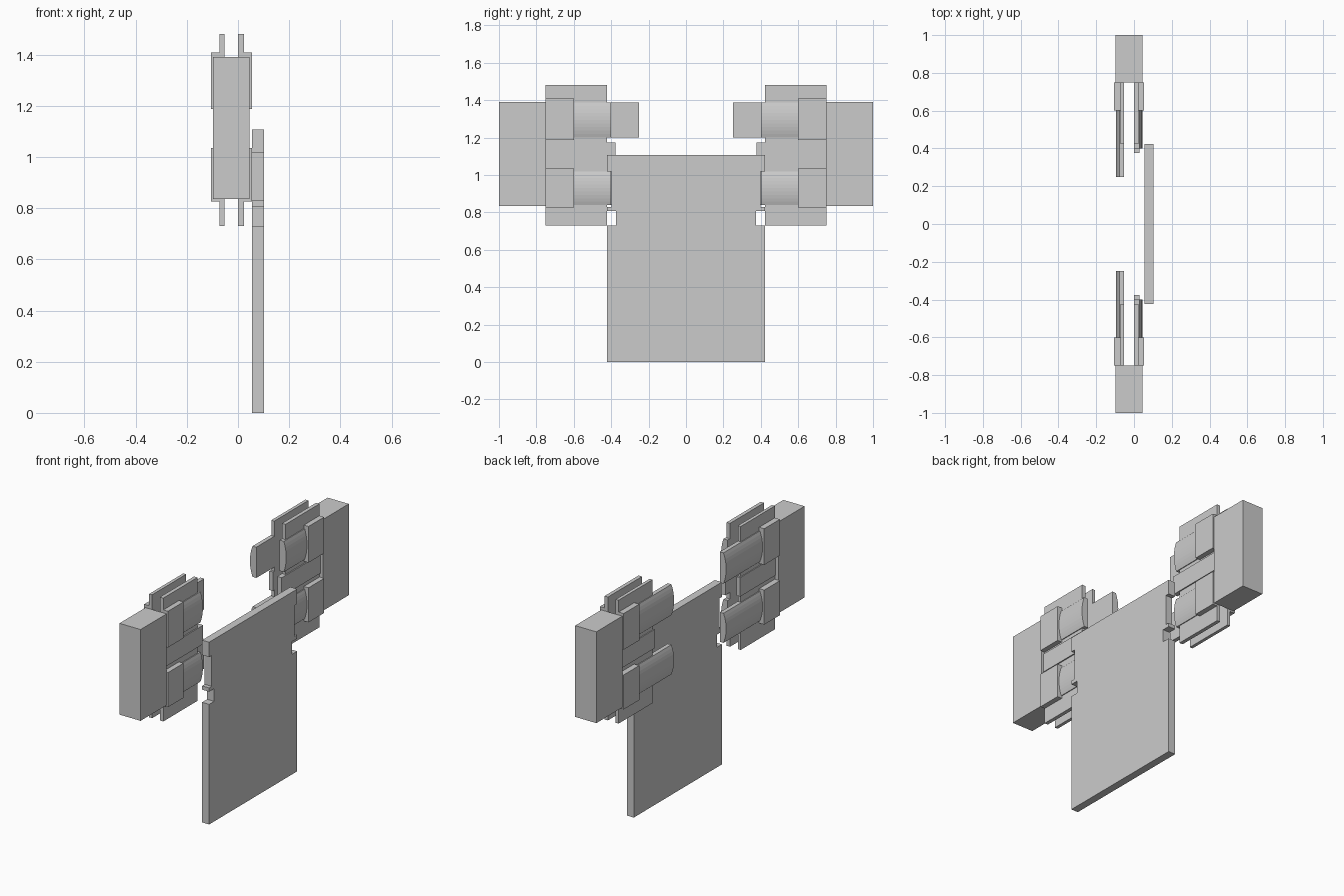
import bpy, bmesh, math

if "Cube" in bpy.data.objects:
    bpy.data.objects.remove(bpy.data.objects["Cube"])


def prism(name, profile, axis, lo, hi, mirror=False):
    """Extrude a closed 2D profile along x (profile = y,z) or y (profile = x,z)."""
    bm = bmesh.new()
    if axis == 'x':
        verts = [bm.verts.new((lo, a, b)) for a, b in profile]
        step = (hi - lo, 0, 0)
    else:
        verts = [bm.verts.new((a, lo, b)) for a, b in profile]
        step = (0, hi - lo, 0)
    face = bm.faces.new(verts)
    ext = bmesh.ops.extrude_face_region(bm, geom=[face], use_keep_orig=True)
    new = [g for g in ext['geom'] if isinstance(g, bmesh.types.BMVert)]
    bmesh.ops.translate(bm, vec=step, verts=new)
    bmesh.ops.recalc_face_normals(bm, faces=bm.faces)
    mesh = bpy.data.meshes.new(name)
    bm.to_mesh(mesh)
    bm.free()
    obj = bpy.data.objects.new(name, mesh)
    bpy.context.collection.objects.link(obj)
    if mirror:
        mod = obj.modifiers.new("mirror_sides", 'MIRROR')
        mod.use_axis = (False, True, False)
        mod.use_mirror_merge = False
    return obj


def box(name, x, y, z):
    prof = [(x[0], z[0]), (x[1], z[0]), (x[1], z[1]), (x[0], z[1])]
    return prism(name, prof, 'y', y[0], y[1], mirror=True)


def rounded_bar(name, base, edge, crown, y, z):
    """Flat-backed bar whose outer face is a shallow arc."""
    n = 10
    h = (z[1] - z[0]) / 2
    sag = crown - edge
    r = (h * h + sag * sag) / (2 * abs(sag))
    half = math.asin(h / r)
    sign = 1 if sag > 0 else -1
    prof = [(base, z[1]), (base, z[0])]
    for i in range(n + 1):
        a = -half + 2 * half * i / n
        prof.append((crown - sign * r * (1 - math.cos(a)),
                     (z[0] + z[1]) / 2 + r * math.sin(a)))
    return prism(name, prof, 'y', y[0], y[1], mirror=True)


# Hanging panel with notched sides
side = [(0.423, 0), (0.423, 0.73), (0.375, 0.73), (0.375, 0.807), (0.423, 0.807),
        (0.423, 0.83), (0.398, 0.83), (0.398, 1.018), (0.423, 1.018), (0.423, 1.108)]
prism("panel", side + [(-y, z) for y, z in reversed(side)], 'x', 0.055, 0.102)

# End blocks
box("end_block", (-0.097, 0.045), (0.75, 1.0), (0.835, 1.39))

# Layered jaws: (name, inner x, plate x, strip x, bar edge x, bar crown x, cuff x, bar tip y, strip tip y)
layers = [
    ("rear", 0.0, 0.023, 0.03, 0.028, 0.044, 0.054, 0.4, 0.377),
    ("front", -0.052, -0.072, -0.077, -0.077, -0.095, -0.106, 0.25, 0.41),
]
for name, inner, plate, strip, edge, crown, cuff, tip, strip_tip in layers:
    def span(a):
        return (min(inner, a), max(inner, a))

    box(name + "_upper_plate", span(plate), (0.423, 0.75), (1.175, 1.48))
    box(name + "_lower_plate", span(plate), (0.423, 0.75), (0.73, 1.06))
    box(name + "_middle_strip", span(strip), (strip_tip, 0.75), (1.06, 1.175))
    for level, bar_z, cuff_z in (("upper", (1.2, 1.387), (1.188, 1.408)),
                                 ("lower", (0.84, 1.02), (0.825, 1.035))):
        rounded_bar(f"{name}_{level}_bar", inner, edge, crown, (tip, 0.6), bar_z)
        box(f"{name}_{level}_cuff", span(cuff), (0.6, 0.75), cuff_z)
